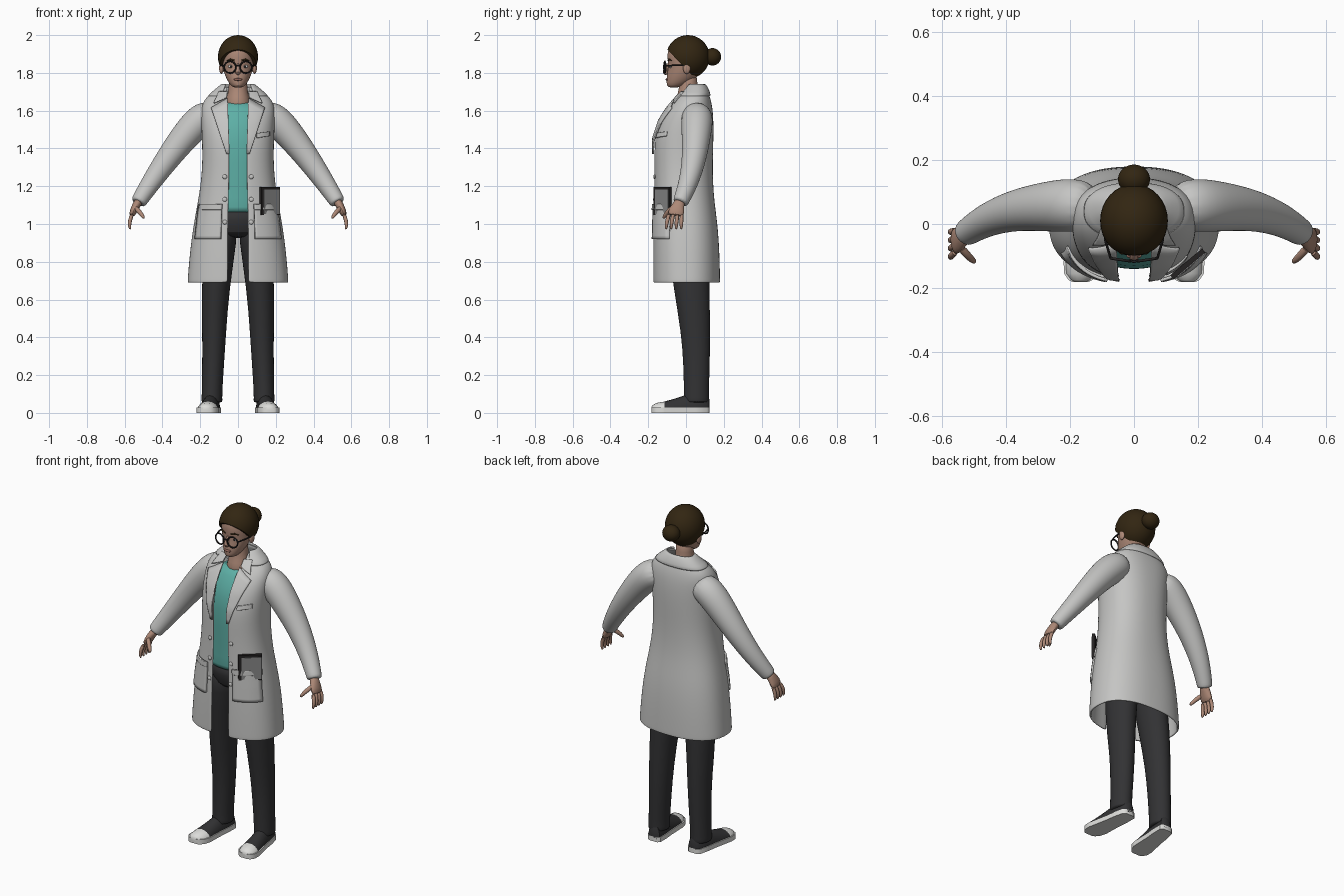
import bpy, bmesh, math
from mathutils import Vector, Matrix

if "Cube" in bpy.data.objects:
    bpy.data.objects.remove(bpy.data.objects["Cube"], do_unlink=True)

created = []


def material(name, red, green, blue):
    mat = bpy.data.materials.new(name)
    mat.use_nodes = True
    mat.diffuse_color = (red, green, blue, 1)
    shader = next(n for n in mat.node_tree.nodes if n.type == 'BSDF_PRINCIPLED')
    shader.inputs["Base Color"].default_value = (red, green, blue, 1)
    return mat


coat_grey = material("coat pale grey", .56, .56, .55)
teal = material("shirt teal", .11, .43, .38)
charcoal = material("trouser charcoal", .032, .032, .034)
white = material("shoe white", .72, .72, .70)
skin = material("skin", .42, .25, .185)
lip = material("lip brown", .28, .13, .10)
hair_brown = material("hair dark brown", .032, .019, .006)
black = material("frame black", .018, .016, .016)
tablet_grey = material("tablet grey", .25, .25, .25)


def finish(name, bm, mats, subdivide=0, solid=0, rule=None):
    bmesh.ops.recalc_face_normals(bm, faces=bm.faces)
    mesh = bpy.data.meshes.new(name)
    bm.to_mesh(mesh)
    bm.free()
    obj = bpy.data.objects.new(name, mesh)
    bpy.context.collection.objects.link(obj)
    for mat in mats if isinstance(mats, tuple) else (mats,):
        mesh.materials.append(mat)
    if rule:
        for face in mesh.polygons:
            face.material_index = rule(face.center)
    if solid:
        mod = obj.modifiers.new("thickness", 'SOLIDIFY')
        mod.thickness, mod.offset = solid, 0
    if subdivide:
        obj.modifiers.new("smooth", 'SUBSURF').levels = subdivide
        obj.modifiers["smooth"].render_levels = subdivide
    created.append(obj)
    return obj


def loft(name, rings, mats, closed=True, **options):
    bm = bmesh.new()
    loops = [[bm.verts.new(p) for p in ring] for ring in rings]
    count = len(rings[0])
    for low, high in zip(loops, loops[1:]):
        for i in range(count if closed else count - 1):
            j = (i + 1) % count
            bm.faces.new((low[i], low[j], high[j], high[i]))
    if closed:
        bm.faces.new(loops[0])
        bm.faces.new(loops[-1])
    return finish(name, bm, mats, **options)


def oval(z, width, front, back, gap=0, power=1.0, steps=24, x=0):
    """Horizontal section; a gap leaves it open at the front."""
    start = math.asin((gap / width) ** (1 / power)) if gap else 0
    ring = []
    for i in range(steps):
        a = start + (2 * math.pi - 2 * start) * i / (steps - 1 if gap else steps)
        s, c = math.sin(a), math.cos(a)
        ring.append((x + width * math.copysign(abs(s) ** power, s),
                     (front + back) / 2 - (back - front) / 2 * math.copysign(abs(c) ** power, c), z))
    return ring


def tube(name, path, radii, mat, steps=12, **options):
    """Round or flattened limb along a path."""
    path = [Vector(p) for p in path]
    whole = (path[-1] - path[0]).normalized()
    ref = Vector((1, 0, 0)) if abs(whole.y) > .9 else Vector((0, 1, 0))
    rings = []
    for i, (p, r) in enumerate(zip(path, radii)):
        thin, wide = r if isinstance(r, tuple) else (r, r)
        tangent = (path[min(i + 1, len(path) - 1)] - path[max(i - 1, 0)]).normalized()
        u = tangent.cross(ref).normalized()
        v = tangent.cross(u)
        angles = [2 * math.pi * k / steps for k in range(steps)]
        rings.append([p + u * thin * math.cos(a) + v * wide * math.sin(a) for a in angles])
    return loft(name, rings, mat, **options)


def ball(name, centre, size, mat, cut=None):
    bm = bmesh.new()
    bmesh.ops.create_uvsphere(bm, u_segments=32, v_segments=20, radius=1,
                              matrix=Matrix.Translation(centre) @ Matrix.Diagonal((*size, 1)))
    if cut:
        geom = bm.verts[:] + bm.edges[:] + bm.faces[:]
        bmesh.ops.bisect_plane(bm, geom=geom, plane_co=cut[0], plane_no=cut[1], clear_inner=True)
        bmesh.ops.holes_fill(bm, edges=[e for e in bm.edges if e.is_boundary])
    return finish(name, bm, mat)


# Coat body: height, half width, front, back, half opening
POWER = .85
COAT = [(.69, .262, -.172, .175, .055), (.7, .262, -.172, .175, .052), (.85, .25, -.172, .172, .052),
        (1.0, .23, -.168, .162, .052), (1.15, .2, -.165, .14, .048), (1.3, .182, -.165, .135, .045),
        (1.45, .185, -.168, .14, .045), (1.55, .19, -.135, .14, .055), (1.62, .19, -.09, .134, .06),
        (1.665, .168, -.05, .123, .062), (1.695, .125, -.02, .112, .06), (1.725, .085, .01, .1, .055)]
loft("coat_body", [oval(*row, power=POWER, steps=32) for row in COAT], coat_grey,
     closed=False, subdivide=2, solid=.012)


def coat_y(x, z):
    for low, high in zip(COAT, COAT[1:]):
        if z <= high[0]:
            break
    t = (z - low[0]) / (high[0] - low[0])
    width, front, back = (low[k] + (high[k] - low[k]) * t for k in (1, 2, 3))
    reach = min(abs(x) / width, .98) ** (2 / POWER)
    return (front + back) / 2 - (back - front) / 2 * (1 - reach) ** (POWER / 2)


def patch(name, corners, lift, mat=coat_grey, solid=.008, n=10):
    """Cloth panel laid on the coat front between four x, z corners."""
    a, b, c, d = (Vector(k) for k in corners)
    rows = []
    for i in range(n + 1):
        left, right = a.lerp(d, i / n), b.lerp(c, i / n)
        points = [left.lerp(right, j / n) for j in range(n + 1)]
        rows.append([(p.x, coat_y(p.x, p.y) - lift, p.y) for p in points])
    loft(name, rows, mat, closed=False, solid=solid)


# Collar folded around the neck
loft("collar", [oval(*row, power=POWER, steps=32) for row in
                [(1.675, .16, -.05, .128, .09), (1.71, .116, -.012, .117, .075), (1.742, .08, .005, .098, .062)]],
     coat_grey, closed=False, subdivide=1, solid=.012)

for s, side in ((1, "left"), (-1, "right")):
    def panel(part, corners, lift, **options):
        patch(side + "_" + part, [(s * x, z) for x, z in corners], lift, **options)

    # Lapels, pockets and buttons
    panel("lapel", [(.055, 1.665), (.142, 1.615), (.06, 1.37), (.045, 1.37)], .012)
    panel("collar_tip", [(.056, 1.7), (.1, 1.7), (.128, 1.64), (.06, 1.668)], .014)
    panel("hip_pocket", [(.085, 1.1), (.205, 1.1), (.225, .92), (.09, .92)], .012, solid=.014)
    panel("pocket_hem", [(.083, 1.105), (.205, 1.105), (.21, 1.075), (.085, 1.075)], .018, solid=.01)
    for z in (1.01, 1.13, 1.25):
        ball(side + "_button", (s * .07, coat_y(.07, z) - .008, z), (.012, .006, .012), coat_grey)

    # Sleeve
    tube(side + "_sleeve", [(s * x, y, z) for x, y, z in
         [(.12, .055, 1.59), (.19, .06, 1.565), (.27, .055, 1.48), (.37, .045, 1.35),
          (.46, .015, 1.22), (.522, -.025, 1.125), (.53, -.032, 1.11)]],
         [.07, .088, .08, .066, .053, .043, .041], coat_grey, steps=16, subdivide=2)

    # Hand
    tube(side + "_palm", [(s * x, y, z) for x, y, z in
         [(.52, -.027, 1.13), (.538, -.04, 1.1), (.553, -.052, 1.07), (.565, -.055, 1.04)]],
         [(.024, .026), (.022, .032), (.021, .045), (.014, .043)], skin, subdivide=1)
    for i in range(4):
        y = -.087 + .022 * i
        tube(side + "_finger", [(s * .558, y, 1.055), (s * .573, y * 1.15, 1.02),
                                (s * .575, y * 1.2, .99), (s * .57, y * 1.2, .97)],
             [.012, .0115, .01, .005], skin, steps=8, subdivide=1)
    tube(side + "_thumb", [(s * .545, -.07, 1.09), (s * .52, -.1, 1.062), (s * .503, -.115, 1.04),
                           (s * .497, -.12, 1.028)], [.015, .013, .011, .005], skin, steps=8, subdivide=1)

    # Trouser leg: height, centre x, centre y, half width, half depth
    LEG = [(1.02, .085, .0, .085, .11), (.92, .09, .01, .085, .11), (.65, .121, .03, .075, .095),
           (.42, .126, .052, .063, .077), (.25, .132, .056, .058, .07), (.1, .138, .055, .054, .066),
           (.06, .138, .055, .056, .068), (.055, .138, .055, .054, .066)]
    loft(side + "_trouser_leg", [oval(z, w, y - d, y + d, x=s * x) for z, x, y, w, d in LEG],
         charcoal, subdivide=1)

    # Shoe: y, half width, height
    SHOE = [(.125, .022, .07), (.112, .038, .1), (.05, .045, .1), (0, .046, .095), (-.06, .051, .075),
            (-.115, .056, .06), (-.12, .056, .059), (-.155, .05, .053), (-.175, .034, .042), (-.182, .02, .034)]

    def centre_x(y):
        return s * (.146 - .12 * y)

    arcs = [math.pi * 2 * k / 20 for k in range(20)]
    loft(side + "_shoe_upper", [[(centre_x(y) + w * math.cos(a), y, .015 + (h - .015) * max(math.sin(a), 0))
                                 for a in arcs] for y, w, h in SHOE],
         (charcoal, white), rule=lambda c: int(c.y < -.117))
    outline = [(centre_x(y) + w + .004, y) for y, w, h in SHOE]
    outline += [(centre_x(y) - w - .004, y) for y, w, h in reversed(SHOE)]
    loft(side + "_shoe_sole", [[(x, y, z) for x, y in outline] for z in (0, .028)], white)

    # Face details and glasses
    ball(side + "_ear", (s * .088, .004, 1.825), (.012, .02, .03), skin)
    ball(side + "_eye", (s * .037, -.081, 1.834), (.015, .007, .008), white)
    ball(side + "_iris", (s * .037, -.086, 1.834), (.006, .004, .006), black)
    tube(side + "_eyebrow", [(s * .018, -.094, 1.865), (s * .04, -.09, 1.871), (s * .06, -.075, 1.864)],
         [.004, .005, .002], hair_brown, steps=8)
    bpy.ops.mesh.primitive_torus_add(major_radius=.031, minor_radius=.0042, major_segments=28,
                                     minor_segments=8, location=(s * .042, -.112, 1.83),
                                     rotation=(math.pi / 2, 0, s * .15))
    rim = bpy.context.object
    rim.name = side + "_glasses_rim"
    rim.data.materials.append(black)
    created.append(rim)
    tube(side + "_glasses_temple", [(s * .073, -.108, 1.838), (s * .09, -.05, 1.84), (s * .094, .01, 1.84)],
         [.004] * 3, black, steps=8)

tube("glasses_bridge", [(-.014, -.114, 1.836), (0, -.118, 1.84), (.014, -.114, 1.836)], [.004] * 3, black, steps=8)
patch("breast_pocket", [(.1, 1.48), (.165, 1.49), (.165, 1.465), (.1, 1.455)], .008)

# Tablet standing in the left pocket
for part, size, shift, mat in (("tablet", (.13, .016, .15), (0, 0, 0), black),
                               ("tablet_face", (.11, .004, .13), (.006, -.009, -.004), tablet_grey)):
    bm = bmesh.new()
    turn = Matrix.Translation((.168, -.125, 1.122)) @ Matrix.Rotation(.7, 4, 'Z')
    bmesh.ops.create_cube(bm, size=1, matrix=turn @ Matrix.Translation(shift) @ Matrix.Diagonal((*size, 1)))
    finish(part, bm, mat)

# Shirt and hips
loft("shirt", [oval(*row, power=POWER) for row in
               [(1.06, .15, -.137, .11), (1.07, .15, -.137, .11), (1.2, .135, -.137, .1), (1.45, .15, -.148, .11),
                (1.55, .15, -.118, .11), (1.61, .13, -.082, .1), (1.65, .075, -.056, .08)]], teal, subdivide=1)
loft("hips", [oval(*row) for row in [(.925, .1, -.07, .09), (.95, .155, -.11, .125),
                                     (1.02, .165, -.125, .13), (1.09, .145, -.125, .105)]], charcoal, subdivide=1)

# Neck and head
loft("neck", [oval(*row) for row in [(1.58, .07, -.06, .08), (1.655, .066, -.058, .075), (1.69, .053, -.043, .065),
                                     (1.74, .048, -.035, .06), (1.8, .048, -.035, .06)]], skin, subdivide=1)
loft("head", [oval(*row) for row in
              [(1.722, .022, -.09, -.04), (1.733, .04, -.103, .0), (1.765, .06, -.104, .05), (1.8, .074, -.1, .075),
               (1.835, .082, -.092, .09), (1.875, .087, -.1, .1), (1.93, .085, -.098, .1), (1.97, .06, -.06, .07)]],
     skin, subdivide=1)
tube("nose", [(0, -.088, 1.853), (0, -.105, 1.825), (0, -.113, 1.805), (0, -.1, 1.79)],
     [.008, .011, .016, .01], skin, subdivide=1)
ball("mouth", (0, -.1, 1.765), (.024, .008, .007), lip)

# Hair cap and bun
ball("hair_cap", (0, .01, 1.885), (.106, .115, .115), hair_brown, cut=((0, 0, 1.82), (0, 1.05, 1)))
ball("hair_bun", (0, .14, 1.885), (.05, .046, .046), hair_brown)

# Smooth shading with sharp edges kept
bpy.ops.object.select_all(action='DESELECT')
for obj in created:
    obj.select_set(True)
bpy.context.view_layer.objects.active = created[0]
bpy.ops.object.shade_smooth_by_angle(angle=math.radians(45))
